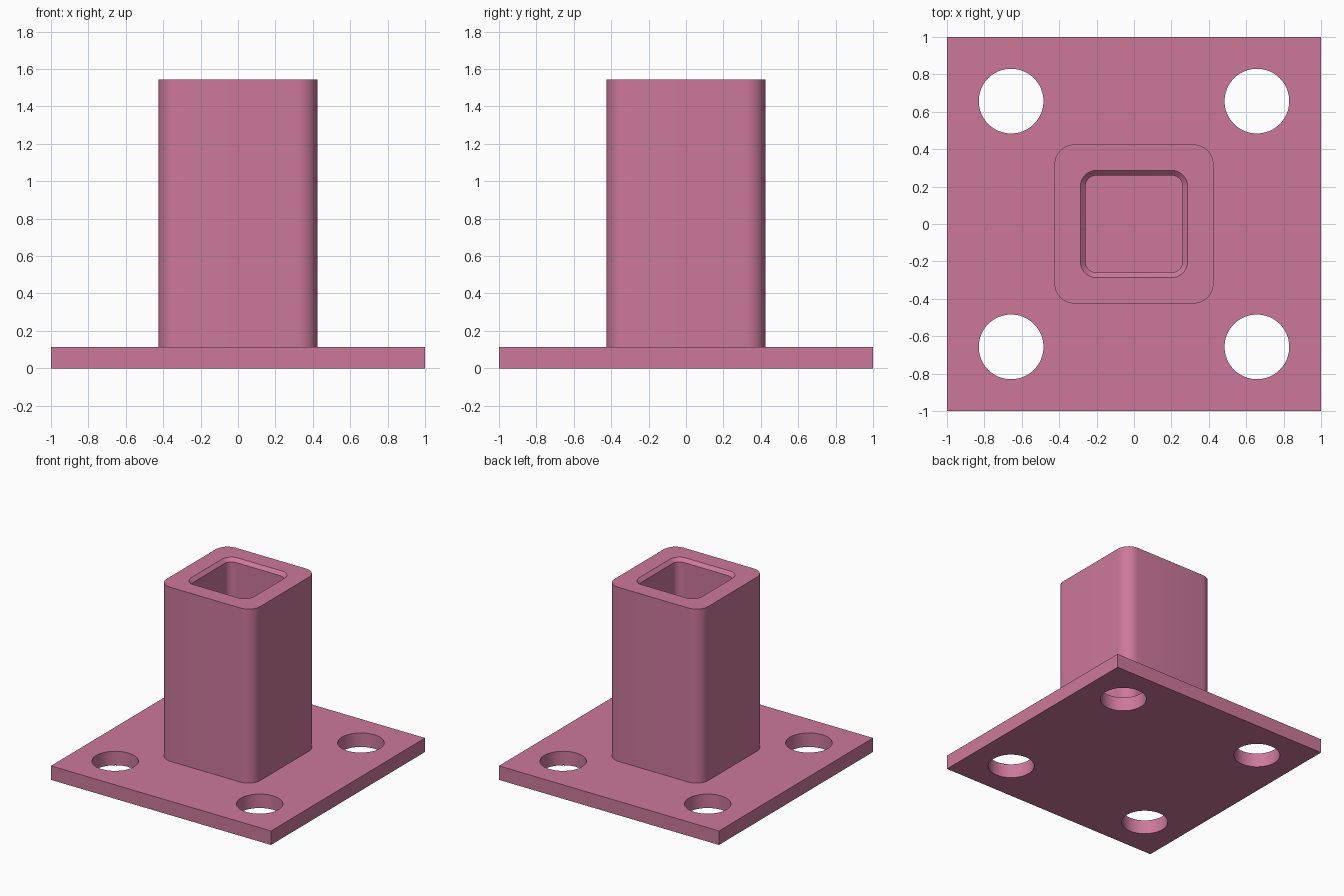
import bpy
import bmesh
import math

if "Cube" in bpy.data.objects:
    bpy.data.objects.remove(bpy.data.objects["Cube"], do_unlink=True)

PLATE_TOP, TUBE_TOP = 0.115, 1.545
HOLE_POS, HOLE_R = 0.657, 0.173

# Single dusty pink material
pink = bpy.data.materials.new("dusty_pink")
pink.use_nodes = True
colour = (0.604, 0.191, 0.319, 1.0)
pink.diffuse_color = colour
pink.node_tree.nodes["Principled BSDF"].inputs["Base Color"].default_value = colour


def make_object(name, bm):
    bmesh.ops.recalc_face_normals(bm, faces=bm.faces)
    mesh = bpy.data.meshes.new(name)
    bm.to_mesh(mesh)
    bm.free()
    mesh.materials.append(pink)
    obj = bpy.data.objects.new(name, mesh)
    bpy.context.collection.objects.link(obj)
    return obj


def smooth(obj):
    bpy.ops.object.select_all(action='DESELECT')
    obj.select_set(True)
    bpy.context.view_layer.objects.active = obj
    bpy.ops.object.shade_smooth_by_angle(angle=math.radians(30))


def rounded_ring(bm, half, radius, z, steps=10):
    """Closed ring of vertices around a square with rounded corners."""
    ring = []
    for corner, (sx, sy) in enumerate([(1, 1), (-1, 1), (-1, -1), (1, -1)]):
        for i in range(steps + 1):
            a = math.pi / 2 * (corner + i / steps)
            ring.append(bm.verts.new((sx * (half - radius) + radius * math.cos(a),
                                      sy * (half - radius) + radius * math.sin(a), z)))
    return ring


# Base plate with four bolt holes: a square and circles filled, then extruded
bm = bmesh.new()
bolt_holes = [(sx * HOLE_POS, sy * HOLE_POS) for sx in (-1, 1) for sy in (-1, 1)]
loops = [[(-1, -1), (1, -1), (1, 1), (-1, 1)]]
for cx, cy in bolt_holes:
    loops.append([(cx + HOLE_R * math.cos(math.tau * i / 64),
                   cy + HOLE_R * math.sin(math.tau * i / 64)) for i in range(64)])
edges = []
for loop in loops:
    verts = [bm.verts.new((x, y, 0)) for x, y in loop]
    edges += [bm.edges.new((verts[i - 1], verts[i])) for i in range(len(verts))]
bmesh.ops.triangle_fill(bm, use_beauty=True, use_dissolve=False, edges=edges, normal=(0, 0, 1))
# Keep the bolt holes open
filled = [f for f in bm.faces
          if any(math.dist(f.calc_center_median().xy, c) < HOLE_R * 0.999
                 and all(math.dist(v.co.xy, c) < HOLE_R * 1.01 for v in f.verts)
                 for c in bolt_holes)]
bmesh.ops.delete(bm, geom=filled, context='FACES_ONLY')
top = bmesh.ops.extrude_face_region(bm, geom=bm.faces[:], use_keep_orig=True)
bmesh.ops.translate(bm, vec=(0, 0, PLATE_TOP),
                    verts=[g for g in top["geom"] if isinstance(g, bmesh.types.BMVert)])
smooth(make_object("base_plate", bm))

# Square tube: outer wall, flat rim, chamfered mouth and inner wall
bm = bmesh.new()
sections = [(0.425, 0.107, PLATE_TOP), (0.425, 0.107, TUBE_TOP),
            (0.287, 0.087, TUBE_TOP), (0.26, 0.06, TUBE_TOP - 0.027),
            (0.26, 0.06, PLATE_TOP)]
rings = [rounded_ring(bm, *s) for s in sections]
for lower, upper in zip(rings, rings[1:]):
    for i in range(len(lower)):
        bm.faces.new((lower[i - 1], lower[i], upper[i], upper[i - 1]))
# Close the ring under the wall so the tube is solid
for i in range(len(rings[0])):
    bm.faces.new((rings[-1][i - 1], rings[-1][i], rings[0][i], rings[0][i - 1]))
smooth(make_object("square_tube", bm))
